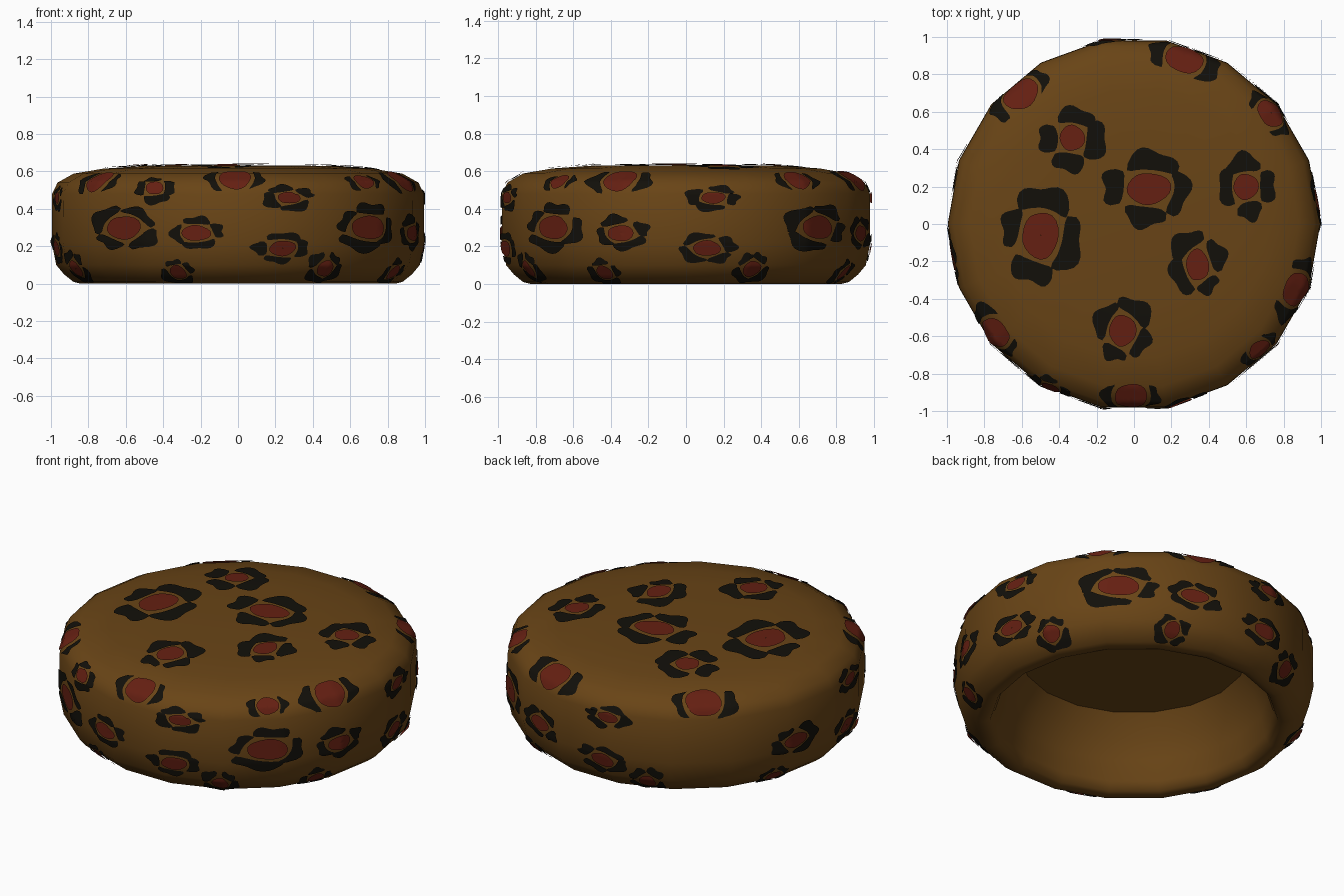
import bpy, bmesh, math, random
from mathutils import Vector
from mathutils.bvhtree import BVHTree

if "Cube" in bpy.data.objects:
    bpy.data.objects.remove(bpy.data.objects["Cube"])

random.seed(4)
SIDES = 18


def material(name, colour):
    m = bpy.data.materials.new(name)
    m.diffuse_color = (*colour, 1)
    m.use_nodes = True
    m.node_tree.nodes["Principled BSDF"].inputs["Base Color"].default_value = m.diffuse_color
    return m


def add_object(name, bm, mat):
    mesh = bpy.data.meshes.new(name)
    bm.to_mesh(mesh)
    for p in mesh.polygons:
        p.use_smooth = True
    mesh.materials.append(mat)
    ob = bpy.data.objects.new(name, mesh)
    bpy.context.collection.objects.link(ob)
    return ob


# Hat body: lathe from the crown centre, over the side, under the rim and up inside
profile = [(0, .632), (.5, .63), (.72, .615), (.88, .588), (.965, .54), (.994, .48),
           (.996, .22), (.972, .10), (.93, .05), (.88, .01), (.84, 0), (.80, .01),
           (.775, .06), (.75, .18), (.71, .30), (.63, .42), (0, .42)]
body = bmesh.new()
rings = []
for r, z in profile:
    if r == 0:
        rings.append([body.verts.new((0, 0, z))] * SIDES)
    else:
        rings.append([body.verts.new((r * math.cos(math.tau * i / SIDES),
                                      r * math.sin(math.tau * i / SIDES), z))
                      for i in range(SIDES)])
for a, b in zip(rings, rings[1:]):
    for i in range(SIDES):
        j = (i + 1) % SIDES
        quad = list(dict.fromkeys([a[i], b[i], b[j], a[j]]))
        body.faces.new(quad)
bmesh.ops.recalc_face_normals(body, faces=body.faces)
for a, b in zip(rings[-2], rings[-2][1:] + rings[-2][:1]):
    body.edges.get((a, b)).smooth = False      # crisp ceiling edge inside
body.normal_update()
tree = BVHTree.FromBMesh(body)
add_object("hat_body", body, material("brown_fur", (.14, .058, .008)))

black, red = bmesh.new(), bmesh.new()


def grid(bm, rows, frame, lift):
    """Lay a grid of flat 2D points onto the hat surface."""
    c, u, v = frame
    out = []
    for row in rows:
        line = []
        for a, b in row:
            p, n, _, _ = tree.find_nearest(c + u * a + v * b)
            n = (n + Vector((p.x, p.y, 0)) * .3).normalized() if n.z < .9 else n
            line.append(bm.verts.new(p + n * lift))
        out.append(line)
    for r0, r1 in zip(out, out[1:]):
        for i in range(len(r0) - 1):
            f = bm.faces.new((r0[i], r0[i + 1], r1[i + 1], r1[i]))
            f.normal_update()
            if f.normal.dot(u.cross(v)) < 0:
                f.normal_flip()


def rosette(frame, ra, rb, ba, bb, lobes):
    """Red centre (half sizes ra, rb) ringed by black lobes reaching ba, bb."""
    tilt = random.uniform(0, math.tau)
    N = 20
    rows = []
    for k in range(5):
        s = max(k / 4, .01)
        rows.append([(ra * s * math.cos(t) * (1 + .06 * math.sin(2 * t + tilt)),
                      rb * s * math.sin(t) * (1 + .06 * math.sin(3 * t + tilt)))
                     for t in (math.tau * i / N for i in range(N + 1))])
    grid(red, rows, frame, .010)
    for centre, span in lobes:
        centre = math.radians(centre + random.uniform(-8, 8))
        span = math.radians(span)
        reach = random.uniform(.92, 1.1)
        ph = random.uniform(0, 6)
        rows = []
        for i in range(15):
            t = i / 14
            ang = centre + (t - .5) * span
            w = max(math.sin(math.pi * t), 0) ** .45 + .02
            wave = 1 + .08 * math.sin(11 * t + ph)
            mid = .42
            row = []
            for k in range(5):
                s = mid + (k / 4 - mid) * w
                A = ra * 1.18 + (ba * reach * wave - ra * 1.18) * s
                B = rb * 1.18 + (bb * reach * wave - rb * 1.18) * s
                row.append((A * math.cos(ang), B * math.sin(ang)))
            rows.append(row)
        grid(black, rows, frame, .007)


def ring_lobes():
    o = random.uniform(0, 360)
    return [(o, 105), (o + 93, 68), (o + 172, 80), (o + 270, 100)]


# Spots on the crown: x, y, red half sizes, black half sizes
for x, y, ra, rb, ba, bb in [(.08, .19, .115, .085, .23, .22), (-.5, -.06, .10, .125, .22, .25),
                             (.60, .20, .065, .07, .16, .18), (.34, -.22, .06, .085, .16, .18),
                             (-.06, -.57, .07, .085, .17, .18), (-.33, .46, .065, .07, .17, .17)]:
    p = tree.ray_cast(Vector((x, y, 2)), Vector((0, 0, -1)))[0]
    rosette((p + Vector((0, 0, .02)), Vector((1, 0, 0)), Vector((0, 1, 0))),
            ra, rb, ba, bb, ring_lobes())


def side_frame(phi, z, tilt=0):
    """Frame on the side wall; phi runs from the front (-y) towards +x."""
    f = math.radians(phi)
    out = Vector((math.sin(f), -math.cos(f), 0))
    u = Vector((math.cos(f), math.sin(f), 0))
    n = out * math.cos(tilt) + Vector((0, 0, math.sin(tilt)))
    target = Vector((0, 0, z))
    p = tree.ray_cast(target + out * 3, -out)[0]
    return p + n * .01, u, n.cross(u)


# Side wall spots: one group of six, repeated four times (the last has no large spot)
for start in (-38, 44.5, 135, 228):
    for dphi, z, tilt, ra, rb, ba, bb in [(0, .30, 0, .12, .062, .23, .125),
                                          (25, .27, 0, .08, .042, .16, .095),
                                          (52, .19, -.1, .075, .042, .155, .085),
                                          (18, .065, -.8, .045, .05, .10, .10),
                                          (67, .085, -.7, .05, .055, .11, .115),
                                          (54, .46, 0, .065, .032, .14, .075)]:
        if start == 228 and dphi == 0:
            continue
        rosette(side_frame(start + dphi, z, tilt), ra, rb, ba, bb, ring_lobes())

# Shoulder spots: large red centres with black only on the two ends
for phi, z, r in [(-1, .56, .09), (-52, .55, .09), (45, .545, .06), (68, .555, .095),
                  (129, .555, .08), (163, .56, .10), (221, .56, .10)]:
    rosette(side_frame(phi, z, .85), r, r * .95, r * 1.85, r * 1.4, [(-5, 95), (180, 105)])
rosette(side_frame(-27, .51, .4), .05, .04, .12, .09, ring_lobes())

add_object("black_spots", black, material("black_fur", (.006, .005, .003)))
add_object("red_spot_centres", red, material("red_fur", (.13, .014, .006)))
